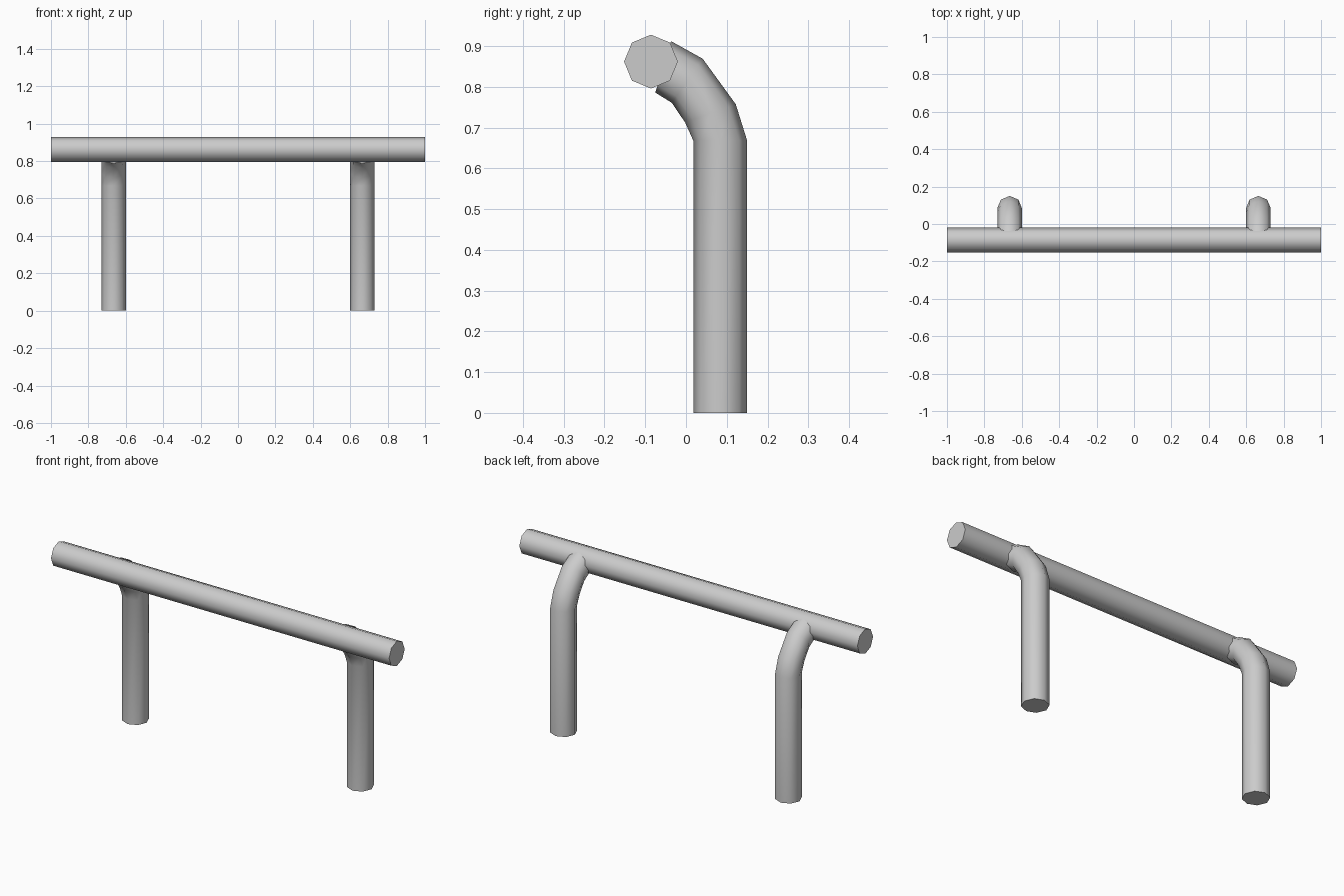
import bpy, bmesh
from math import cos, sin, tau, radians
from mathutils import Vector

if "Cube" in bpy.data.objects:
    bpy.data.objects.remove(bpy.data.objects["Cube"])

R = 0.066
SIDES = 8


def tube(name, rings):
    """Capped tube skinned through (centre, axis_u, axis_v) rings."""
    bm = bmesh.new()
    loops = []
    for c, u, v in rings:
        loops.append([bm.verts.new(Vector(c) + R * (cos(tau * i / SIDES) * Vector(u)
                      + sin(tau * i / SIDES) * Vector(v))) for i in range(SIDES)])
    for a, b in zip(loops, loops[1:]):
        for i in range(SIDES):
            j = (i + 1) % SIDES
            bm.faces.new((a[i], a[j], b[j], b[i]))
    bm.faces.new(loops[0][::-1])
    bm.faces.new(loops[-1])
    bmesh.ops.recalc_face_normals(bm, faces=bm.faces[:])
    me = bpy.data.meshes.new(name)
    bm.to_mesh(me)
    bm.free()
    ob = bpy.data.objects.new(name, me)
    bpy.context.collection.objects.link(ob)
    bpy.ops.object.select_all(action='DESELECT')
    ob.select_set(True)
    bpy.context.view_layer.objects.active = ob
    bpy.ops.object.shade_smooth_by_angle(angle=radians(60))
    return ob


# Horizontal rail
tube("rail", [((x, -0.086, 0.862), (0, 1, 0), (0, 0, 1)) for x in (-1, 1)])

# Posts bending forward into the rail: y, z, tilt in degrees
path = [(0.084, 0, 0), (0.084, 0.668, 0), (0.06, 0.735, 20),
        (0.003, 0.815, 55), (-0.056, 0.849, 73)]
for name, x in (("left_post", -0.665), ("right_post", 0.665)):
    tube(name, [((x, y, z), (1, 0, 0), (0, cos(radians(t)), sin(radians(t))))
                for y, z, t in path])
